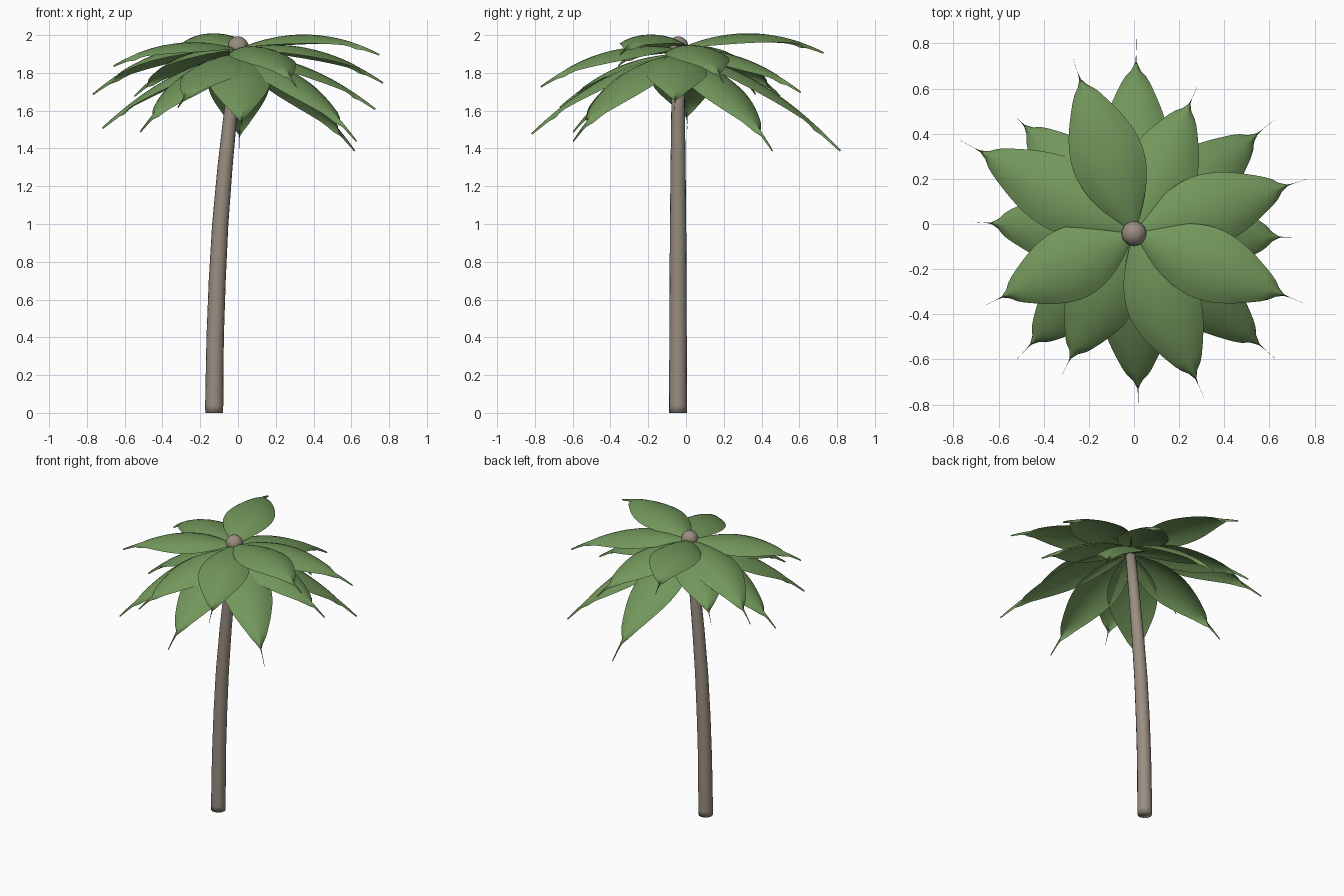
import bpy, bmesh, math
from mathutils import Vector

cube = bpy.data.objects.get("Cube")
if cube:
    bpy.data.objects.remove(cube, do_unlink=True)


def make_material(name, rgb):
    mat = bpy.data.materials.new(name)
    mat.use_nodes = True
    colour = (*rgb, 1)
    mat.diffuse_color = colour
    mat.node_tree.nodes["Principled BSDF"].inputs["Base Color"].default_value = colour
    return mat


def finish(bm, name, mat):
    mesh = bpy.data.meshes.new(name)
    bmesh.ops.recalc_face_normals(bm, faces=bm.faces) if name == "trunk" else None
    for face in bm.faces:
        face.smooth = True
    bm.to_mesh(mesh)
    bm.free()
    mesh.materials.append(mat)
    obj = bpy.data.objects.new(name, mesh)
    bpy.context.collection.objects.link(obj)
    return obj


bark = make_material("grey_brown_bark", (0.32, 0.27, 0.22))
green = make_material("leaf_green", (0.17, 0.31, 0.105))
CROWN_Y = -0.042

# Trunk: tapered, leaning stack of rings given as (x, z, radius)
rings = [(-0.126, 0, 0.047), (-0.126, 0.04, 0.048), (-0.121, 0.4, 0.046),
         (-0.11, 0.7, 0.045), (-0.094, 1.0, 0.043), (-0.069, 1.3, 0.04),
         (-0.038, 1.6, 0.036), (-0.004, 1.92, 0.033)]
SIDES = 16
bm = bmesh.new()
loops = []
for x, z, r in rings:
    loops.append([bm.verts.new((x + r * math.cos(math.tau * i / SIDES),
                                CROWN_Y + r * math.sin(math.tau * i / SIDES), z))
                  for i in range(SIDES)])
for low, high in zip(loops, loops[1:]):
    for i in range(SIDES):
        j = (i + 1) % SIDES
        bm.faces.new((low[i], low[j], high[j], high[i]))
bm.faces.new(loops[0][::-1])
bm.faces.new(loops[-1])
finish(bm, "trunk", bark)

# Round bud where the leaves meet
bm = bmesh.new()
bmesh.ops.create_uvsphere(bm, u_segments=20, v_segments=12, radius=0.055)
bud = finish(bm, "crown_bud", bark)
bud.location = (0, CROWN_Y, 1.938)


def add_leaf(name, tip, steps=28, half=4):
    """Arched leaf whose halves fold together into a thin hanging tail."""
    reach = Vector((tip[0], tip[1] - CROWN_Y, 0))
    length = reach.length
    out = reach.normalized()
    side = Vector((-out.y, out.x, 0))
    start = 1.90 if tip[2] < 1.65 else 1.925
    bend = -0.55
    slope = (tip[2] - start) / length - bend * length
    bm = bmesh.new()
    rows = []
    for k in range(steps + 1):
        t = k / steps
        r = t * length
        centre = Vector((0, CROWN_Y, start + slope * r + bend * r * r)) + out * r
        tangent = (out + Vector((0, 0, slope + 2 * bend * r))).normalized()
        normal = tangent.cross(side)
        # Blade outline, then the tail
        blade = math.sin(math.pi * min(t / 0.92, 1) ** 0.9)
        width = max(0.172 * blade, 0.018 * min(1, (1.1 - t) * 5))
        f = min(max((t - 0.8) / 0.12, 0), 1)
        f = f * f * (3 - 2 * f)
        x = drop = 0
        offsets = [(0, 0)]
        for i in range(half):
            angle = 1.53 * f + (1 - f) * 0.6 * (i + 0.5) / half
            x += width / half * math.cos(angle)
            drop += width / half * math.sin(angle)
            offsets.append((x, drop))
        section = [(-a, d) for a, d in offsets[:0:-1]] + offsets
        rows.append([bm.verts.new(centre + side * a - normal * d) for a, d in section])
    for near, far in zip(rows, rows[1:]):
        for i in range(2 * half):
            bm.faces.new((near[i], far[i], far[i + 1], near[i + 1]))
    finish(bm, name, green)


# Leaf tips around the crown
upper_tips = [(0.77, 0.20, 1.75), (0.75, -0.35, 1.90), (0.31, -0.77, 1.73),
              (-0.32, -0.67, 1.62), (-0.66, -0.36, 1.84), (-0.77, 0.37, 1.69),
              (-0.27, 0.73, 1.91), (0.28, 0.61, 1.70)]
lower_tips = [(0.01, 0.82, 1.39), (0.62, 0.46, 1.39), (0.73, -0.06, 1.61),
              (0.63, -0.60, 1.44), (0.02, -0.82, 1.48), (-0.52, -0.60, 1.49),
              (-0.72, 0.01, 1.51), (-0.55, 0.50, 1.68)]
for label, tips in (("upper", upper_tips), ("lower", lower_tips)):
    for n, tip in enumerate(tips, 1):
        add_leaf(f"{label}_leaf_{n}", tip)
